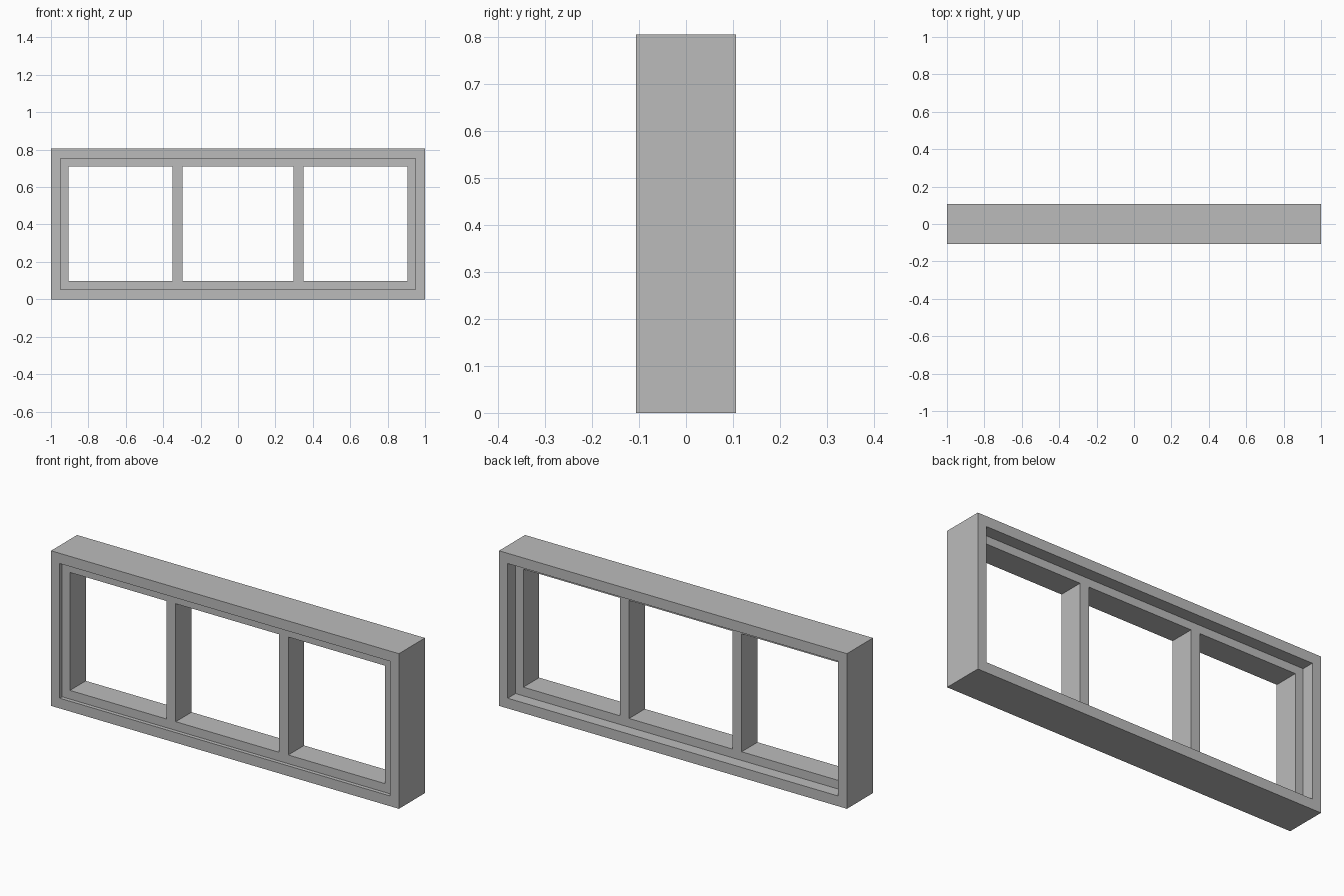
import bpy
import bmesh

cube = bpy.data.objects.get("Cube")
if cube:
    bpy.data.objects.remove(cube, do_unlink=True)

GREY = (0.5, 0.5, 0.5, 1.0)
mat = bpy.data.materials.new("window grey")
mat.use_nodes = True
mat.diffuse_color = GREY
mat.node_tree.nodes["Principled BSDF"].inputs["Base Color"].default_value = GREY


def panel(name, xs, zs, y0, y1, openings):
    """Grid of cells in the xz plane, minus the openings, extruded from y0 to y1."""
    bm = bmesh.new()
    grid = [[bm.verts.new((x, y0, z)) for z in zs] for x in xs]
    for i in range(len(xs) - 1):
        for j in range(len(zs) - 1):
            if (i, j) not in openings:
                bm.faces.new((grid[i][j], grid[i + 1][j],
                              grid[i + 1][j + 1], grid[i][j + 1]))
    extruded = bmesh.ops.extrude_face_region(bm, geom=bm.faces[:], use_keep_orig=True)
    new_verts = [g for g in extruded["geom"] if isinstance(g, bmesh.types.BMVert)]
    bmesh.ops.translate(bm, verts=new_verts, vec=(0, y1 - y0, 0))
    bmesh.ops.recalc_face_normals(bm, faces=bm.faces[:])
    # Merge coplanar cells into clean faces
    bmesh.ops.dissolve_limit(bm, angle_limit=0.01, verts=bm.verts[:], edges=bm.edges[:])
    mesh = bpy.data.meshes.new(name)
    bm.to_mesh(mesh)
    bm.free()
    mesh.materials.append(mat)
    obj = bpy.data.objects.new(name, mesh)
    bpy.context.collection.objects.link(obj)
    return obj


HEIGHT, HALF_DEPTH = 0.806, 0.107
RIM_X, RIM_Z = 0.95, 0.053

# Deep outer casing
panel("outer_frame", (-1, -RIM_X, RIM_X, 1), (0, RIM_Z, HEIGHT - RIM_Z, HEIGHT),
      -HALF_DEPTH, HALF_DEPTH, {(1, 1)})

# Recessed sash with two mullions and three openings
half = (0.297, 0.35, 0.905, RIM_X)
sash_x = [-x for x in reversed(half)] + list(half)
panel("sash_with_mullions", sash_x, (RIM_Z, 0.098, 0.711, HEIGHT - RIM_Z),
      -0.087, 0.043, {(1, 1), (3, 1), (5, 1)})
